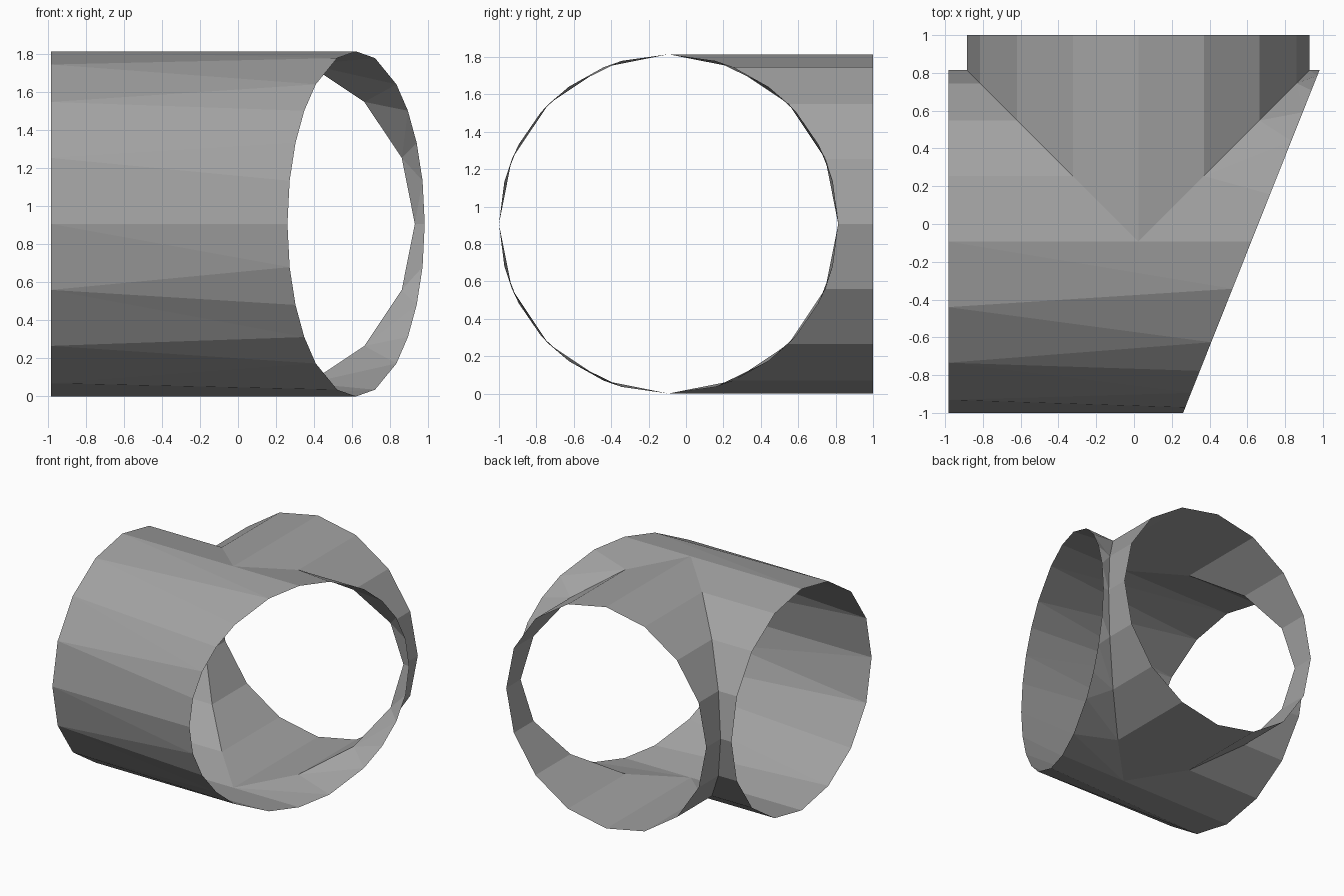
import bpy, bmesh
from math import sin, cos, radians

if "Cube" in bpy.data.objects:
    bpy.data.objects.remove(bpy.data.objects["Cube"])

R = 0.907              # both pipes share one radius
CX, CY, CZ = 0.023, -0.093, 0.907
LEFT, BACK = -0.983, 1.0

grey = bpy.data.materials.new("dark_grey")
grey.diffuse_color = (0.36, 0.36, 0.36, 1.0)
grey.use_nodes = True
grey.node_tree.nodes["Principled BSDF"].inputs["Base Color"].default_value = grey.diffuse_color


def slant_x(y):        # oblique cut at the right end
    return 0.26 + (y + 1.0) * 0.398


def main_point(a, x_of):
    y = CY + R * cos(radians(a))
    return (x_of(y), y, CZ + R * sin(radians(a)))


def branch_point(a, y_of):
    dx = R * cos(radians(a))
    return (CX + dx, y_of(dx), CZ + R * sin(radians(a)))


def stitch(bm, angles_a, point_a, angles_b, point_b):
    """Triangle/quad strip between two rings with different side counts."""
    va = [bm.verts.new(point_a(a)) for a in angles_a]
    vb = [bm.verts.new(point_b(b)) for b in angles_b]
    i = j = 0
    while i < len(va) - 1 or j < len(vb) - 1:
        na = angles_a[i + 1] if i < len(va) - 1 else 1e9
        nb = angles_b[j + 1] if j < len(vb) - 1 else 1e9
        if abs(na - nb) < 1e-6:
            bm.faces.new((va[i], va[i + 1], vb[j + 1], vb[j]))
            i, j = i + 1, j + 1
        elif na < nb:
            bm.faces.new((va[i], va[i + 1], vb[j]))
            i += 1
        else:
            bm.faces.new((va[i], vb[j + 1], vb[j]))
            j += 1


def finish(bm, name):
    bmesh.ops.remove_doubles(bm, verts=bm.verts, dist=1e-4)
    bmesh.ops.dissolve_degenerate(bm, edges=bm.edges, dist=1e-5)
    bmesh.ops.recalc_face_normals(bm, faces=bm.faces)
    me = bpy.data.meshes.new(name)
    bm.to_mesh(me)
    bm.free()
    me.materials.append(grey)
    bpy.context.collection.objects.link(bpy.data.objects.new(name, me))


# ring angles: 16 regular sides, and 24 uneven sides on the slanted rim
back16 = [-90 + 22.5 * k for k in range(9)]
front16 = [90 + 22.5 * k for k in range(9)]
quarter = [0, 14.5, 28, 41, 54, 74, 90]
back24 = [-q for q in reversed(quarter[1:])] + quarter
front24 = [180 + a for a in back24]

left = lambda a: main_point(a, lambda y: LEFT)
right = lambda a: main_point(a, slant_x)
seam_left = lambda a: main_point(a, lambda y: CX - (y - CY))
seam_right = lambda a: main_point(a, lambda y: CX + (y - CY))

# main pipe: full front half, back half stops at the mitre seams
bm = bmesh.new()
stitch(bm, front16, left, front24, right)
stitch(bm, back16, left, back16, seam_left)
stitch(bm, back16, seam_right, back24, right)
finish(bm, "main_pipe")

# branch pipe: mitred tube running to the back
bm = bmesh.new()
full16 = [22.5 * k for k in range(17)]
stitch(bm, full16, lambda a: branch_point(a, lambda dx: CY + abs(dx)),
       full16, lambda a: branch_point(a, lambda dx: BACK))
finish(bm, "branch_pipe")
